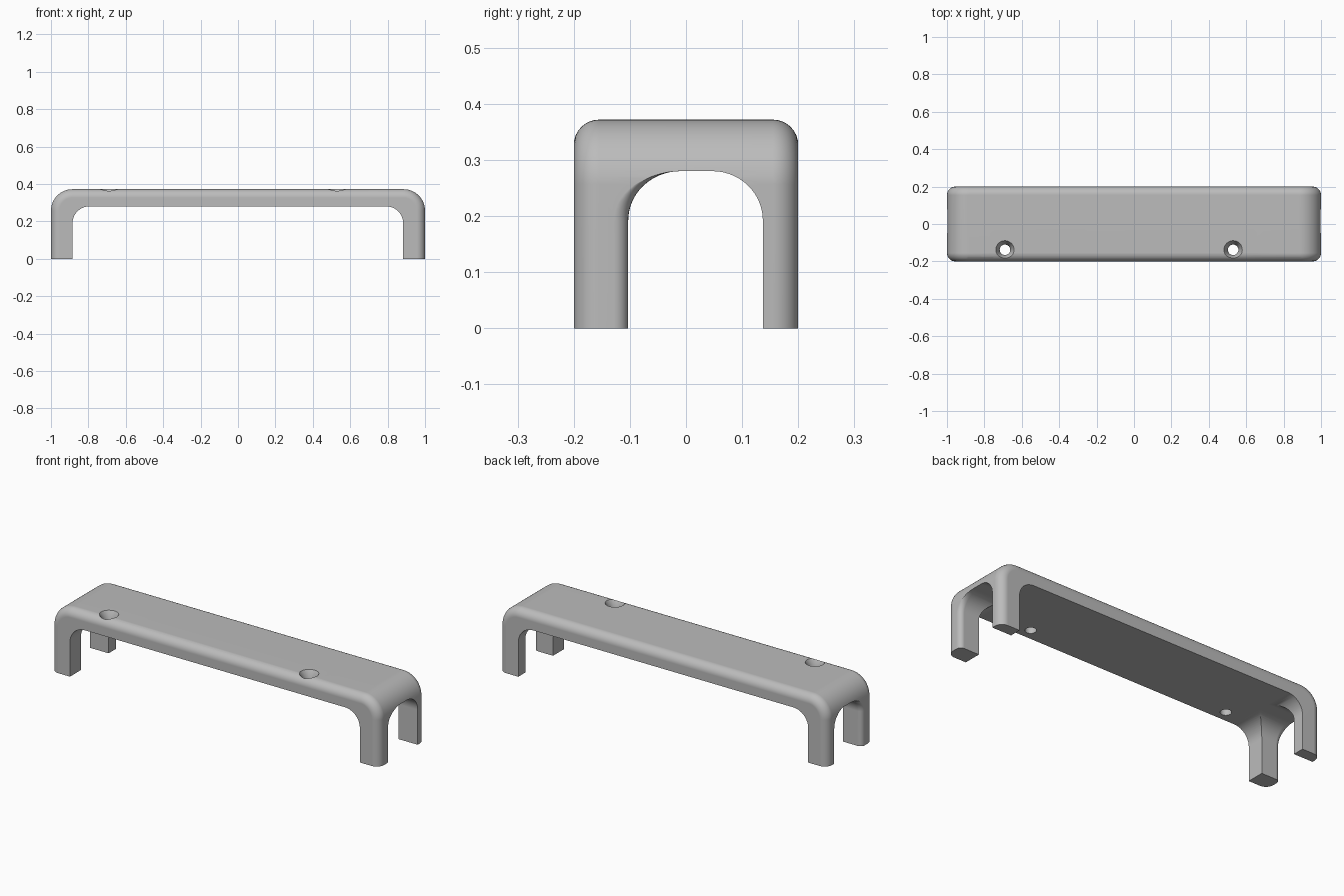
import bpy, bmesh, math
from math import sin, cos, pi, sqrt

if "Cube" in bpy.data.objects:
    bpy.data.objects.remove(bpy.data.objects["Cube"], do_unlink=True)

LENGTH, WIDTH, HEIGHT = 2.0, 0.4, 0.372
UNDERSIDE = 0.28
ROUND = 0.045

grey = bpy.data.materials.new("plain grey")
grey.use_nodes = True
colour = (0.5, 0.5, 0.5, 1)
grey.diffuse_color = colour
grey.node_tree.nodes["Principled BSDF"].inputs["Base Color"].default_value = colour


def arch(left, right, bottom, top, left_r, right_r, rise, steps=14):
    """Closed outline with elliptical top corners, listed from bottom left."""
    pts = [(left, bottom)]
    for i in range(steps + 1):
        a = pi / 2 * i / steps
        pts.append((left + left_r * (1 - cos(a)), top - rise * (1 - sin(a))))
    for i in range(steps + 1):
        a = pi / 2 * i / steps
        pts.append((right - right_r * (1 - sin(a)), top - rise * (1 - cos(a))))
    return pts + [(right, bottom)]


def loft(name, sections):
    """Solid through matching rings of points, capped at both ends."""
    bm = bmesh.new()
    rings = [[bm.verts.new(p) for p in ring] for ring in sections]
    n = len(rings[0])
    for a, b in zip(rings, rings[1:]):
        for i in range(n):
            j = (i + 1) % n
            bm.faces.new((a[i], a[j], b[j], b[i]))
    bm.faces.new(rings[0])
    bm.faces.new(rings[-1])
    bmesh.ops.recalc_face_normals(bm, faces=bm.faces)
    mesh = bpy.data.meshes.new(name)
    obj = bpy.data.objects.new(name, mesh)
    bpy.context.collection.objects.link(obj)
    bm.to_mesh(mesh)
    bm.free()
    return obj


def cut(target, cutter):
    mod = target.modifiers.new("cut", "BOOLEAN")
    mod.operation = "DIFFERENCE"
    mod.solver = "EXACT"
    mod.object = cutter
    bpy.context.view_layer.objects.active = target
    bpy.ops.object.modifier_apply(modifier=mod.name)
    bpy.data.objects.remove(cutter, do_unlink=True)


# Body: rounded end profile, with its front and back outlines rolled over
outline = arch(-LENGTH / 2, LENGTH / 2, 0, HEIGHT, 0.115, 0.115, 0.115)
body = loft("bridge_stand", [[(x, y, z) for x, z in outline]
                             for y in (-WIDTH / 2, WIDTH / 2)])
body.data.materials.append(grey)
bm = bmesh.new()
bm.from_mesh(body.data)
rims = [e for e in bm.edges
        if abs(e.verts[0].co.y - e.verts[1].co.y) < 0.001
        and max(v.co.z for v in e.verts) > 0.001]
bmesh.ops.bevel(bm, geom=rims, offset=ROUND, offset_type="OFFSET",
                segments=8, profile=0.5, affect="EDGES")
bm.to_mesh(body.data)
bm.free()

# Long opening from front to back
span = arch(-0.885, 0.883, -0.1, UNDERSIDE, 0.09, 0.09, 0.09)
cut(body, loft("span_cutter", [[(x, y, z) for x, z in span] for y in (-1, 1)]))

# End arches, with the front leg's inner edge rolled toward each end
R = 0.026
depths = [R * (1 - cos(pi / 2 * i / 6)) for i in range(7)]
flare = [(1 - d, R - sqrt(max(0, R * R - (R - d) ** 2))) for d in depths]
stations = [(1.1, R)] + flare
stations += [(-x, w) for x, w in reversed(stations)]
cut(body, loft("arch_cutter", [
    [(x, y, z) for y, z in arch(-0.103 - w, 0.137, -0.1, UNDERSIDE + 0.0002,
                                0.093 + w, 0.09, 0.088)]
    for x, w in stations]))

# Countersunk screw holes near the front edge
for hole_x in (-0.69, 0.53):
    rings = [(0.2, 0.028), (0.335, 0.028), (HEIGHT, 0.049), (0.45, 0.049)]
    cut(body, loft("hole_cutter", [
        [(hole_x + r * cos(2 * pi * i / 32), -0.138 + r * sin(2 * pi * i / 32), z)
         for i in range(32)] for z, r in rings]))

bpy.ops.object.select_all(action="DESELECT")
body.select_set(True)
bpy.context.view_layer.objects.active = body
bpy.ops.object.shade_smooth_by_angle(angle=math.radians(30))
normals = body.modifiers.new("even shading", "WEIGHTED_NORMAL")
normals.keep_sharp = True
